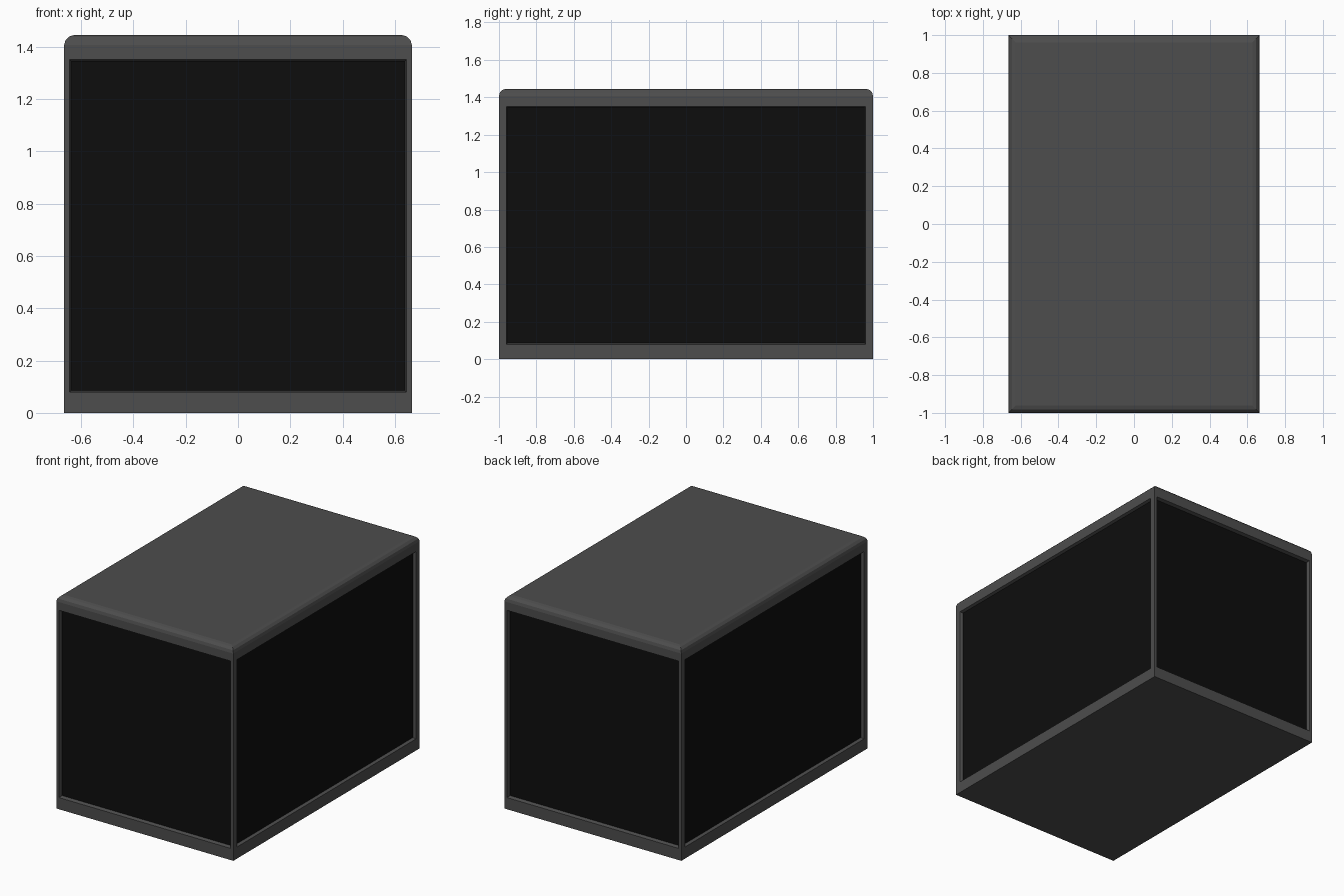
import bpy, bmesh
from mathutils import Vector

default = bpy.data.objects.get("Cube")
if default:
    bpy.data.objects.remove(default, do_unlink=True)


def material(name, value):
    mat = bpy.data.materials.new(name)
    mat.use_nodes = True
    colour = (value, value, value, 1)
    mat.diffuse_color = colour
    mat.node_tree.nodes["Principled BSDF"].inputs["Base Color"].default_value = colour
    return mat


HALF_X, HALF_Y, HEIGHT = 0.665, 1.0, 1.445
PANEL_LOW, PANEL_HIGH = 0.085, 1.345

# Outer case as a box
bm = bmesh.new()
bmesh.ops.create_cube(bm, size=1)
for v in bm.verts:
    v.co = Vector((v.co.x * 2 * HALF_X, v.co.y * 2 * HALF_Y, (v.co.z + 0.5) * HEIGHT))

# Rounded rim around the roof
rim = [e for e in bm.edges if all(v.co.z > HEIGHT - 0.01 for v in e.verts)]
bmesh.ops.bevel(bm, geom=rim, offset=0.038, segments=3, profile=0.5, affect='EDGES')
bm.normal_update()


def fit_rectangle(face, normal, border, grow, depth):
    """Inset a wall face and move the new inner ring to the panel rectangle."""
    bmesh.ops.inset_individual(bm, faces=[face], thickness=0.005)
    middle = face.calc_center_median()
    across = 1 if abs(normal.x) > 0.5 else 0
    half = (HALF_Y if across else HALF_X) - border + grow
    for v in face.verts:
        v.co[across] = half if v.co[across] > 0 else -half
        v.co.z = PANEL_HIGH + grow if v.co.z > middle.z else PANEL_LOW - grow
        v.co -= normal * depth


# Recessed dark panel on each of the four walls
walls = [f for f in bm.faces if abs(f.normal.z) < 0.01 and f.calc_area() > 0.5]
for wall in walls:
    normal = wall.normal.copy()
    on_side = abs(normal.x) > 0.5
    border = 0.045 if on_side else 0.027
    fit_rectangle(wall, normal, border, 0.006, 0)
    fit_rectangle(wall, normal, border, 0, 0.02 if on_side else 0.025)
    wall.material_index = 1

mesh = bpy.data.meshes.new("case")
bm.to_mesh(mesh)
bm.free()
mesh.materials.append(material("dark grey frame", 0.075))
mesh.materials.append(material("black panel", 0.0042))
case = bpy.data.objects.new("case", mesh)
bpy.context.collection.objects.link(case)
